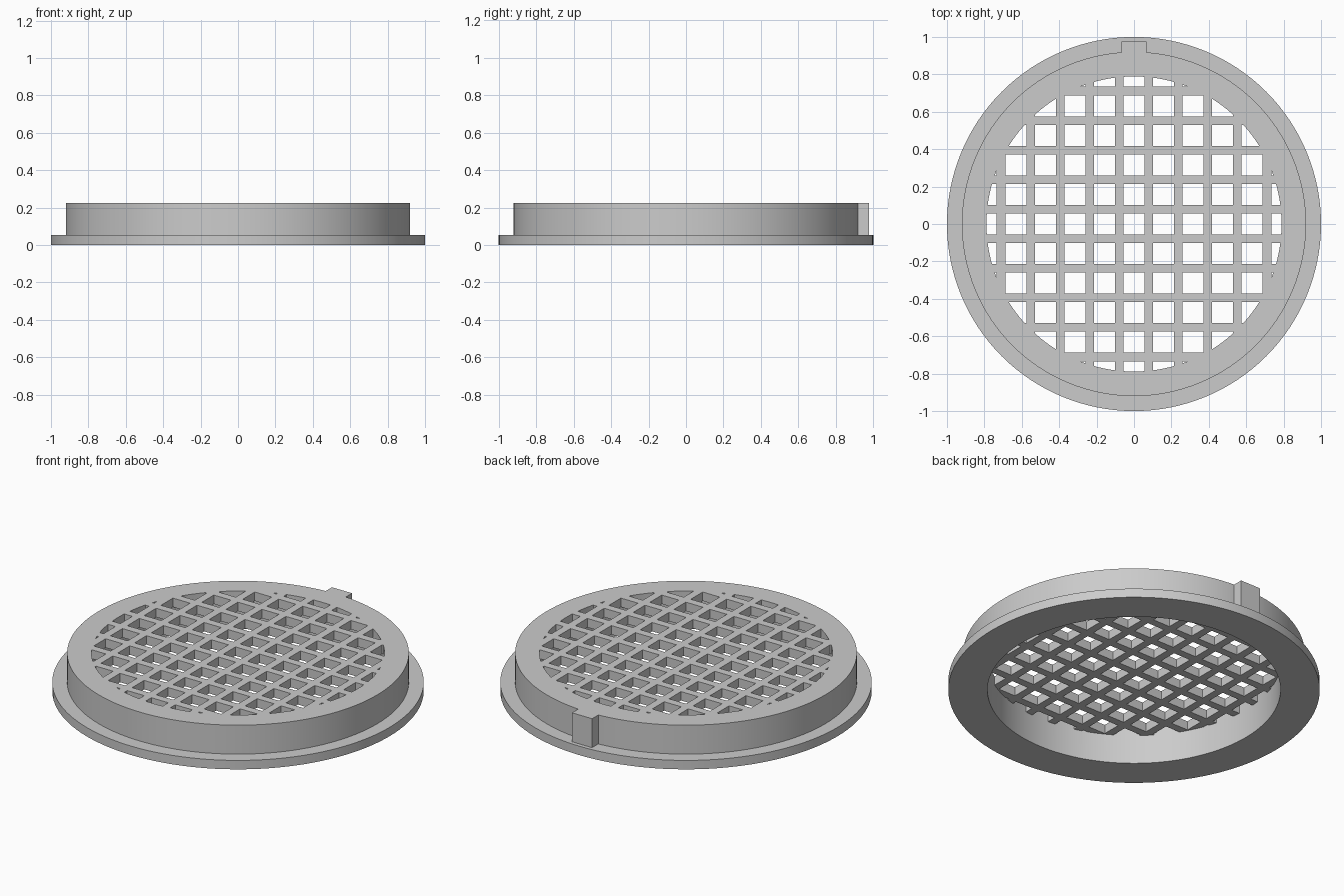
import bpy
import bmesh
import math
from mathutils import Matrix, Vector

SEGMENTS = 128
FLANGE_R, WALL_R, INNER_R = 1.0, 0.92, 0.789
FLANGE_TOP, GRATE_BOTTOM, TOP = 0.053, 0.172, 0.225
PITCH, BAR = 0.158, 0.046

if "Cube" in bpy.data.objects:
    bpy.data.objects.remove(bpy.data.objects["Cube"], do_unlink=True)

grey = bpy.data.materials.new("light grey")
grey.use_nodes = True
colour = (0.6, 0.6, 0.6, 1)
grey.diffuse_color = colour
grey.node_tree.nodes["Principled BSDF"].inputs["Base Color"].default_value = colour


def make_object(name, bm):
    bmesh.ops.recalc_face_normals(bm, faces=bm.faces)
    mesh = bpy.data.meshes.new(name)
    bm.to_mesh(mesh)
    bm.free()
    obj = bpy.data.objects.new(name, mesh)
    obj.data.materials.append(grey)
    bpy.context.collection.objects.link(obj)
    return obj


def lathe(name, profile):
    """Revolve (radius, height) points that start and end on the axis."""
    bm = bmesh.new()
    rings = []
    for r, z in profile:
        rings.append([bm.verts.new((r * math.cos(a), r * math.sin(a), z))
                      for a in (math.tau * i / SEGMENTS for i in range(SEGMENTS))])
    for low, high in zip(rings, rings[1:]):
        for i in range(SEGMENTS):
            j = (i + 1) % SEGMENTS
            bm.faces.new((low[i], low[j], high[j], high[i]))
    bm.faces.new(rings[0])
    bm.faces.new(rings[-1])
    return make_object(name, bm)


def add_box(bm, low, high):
    low, high = Vector(low), Vector(high)
    matrix = Matrix.Translation((low + high) / 2) @ Matrix.Diagonal((*(high - low), 1))
    bmesh.ops.create_cube(bm, size=1, matrix=matrix)


def combine(obj, other, operation):
    """Apply a boolean and remove the helper object."""
    mod = obj.modifiers.new("combine", "BOOLEAN")
    mod.object, mod.operation, mod.solver = other, operation, "EXACT"
    mod.use_self = True
    bpy.context.view_layer.objects.active = obj
    bpy.ops.object.modifier_apply(modifier=mod.name)
    bpy.data.objects.remove(other, do_unlink=True)


# Solid body: wide bottom flange with a raised drum
body = lathe("drain_grate", [(FLANGE_R, 0), (FLANGE_R, FLANGE_TOP),
                             (WALL_R, FLANGE_TOP), (WALL_R, TOP)])

# Locating tab at the back, resting on the flange
bm = bmesh.new()
add_box(bm, (-0.066, 0.85, FLANGE_TOP), (0.066, 0.976, TOP))
combine(body, make_object("locating_tab", bm), "UNION")

# Crossed bars, kept solid when the inside is hollowed out
bm = bmesh.new()
for i in range(-5, 5):
    c = (i + 0.5) * PITCH
    add_box(bm, (c - BAR / 2, -1, GRATE_BOTTOM), (c + BAR / 2, 1, 0.5))
    add_box(bm, (-1, c - BAR / 2, GRATE_BOTTOM), (1, c + BAR / 2, 0.5))
bars = make_object("grate_bars", bm)

# Hollow: cylinder minus bars gives the cavity and all square openings
hollow = lathe("hollow", [(INNER_R, -0.1), (INNER_R, 0.4)])
combine(hollow, bars, "DIFFERENCE")
combine(body, hollow, "DIFFERENCE")

# Smooth round walls with crisp edges
bpy.ops.object.select_all(action="DESELECT")
body.select_set(True)
bpy.context.view_layer.objects.active = body
bpy.ops.object.shade_smooth_by_angle(angle=math.radians(30))
